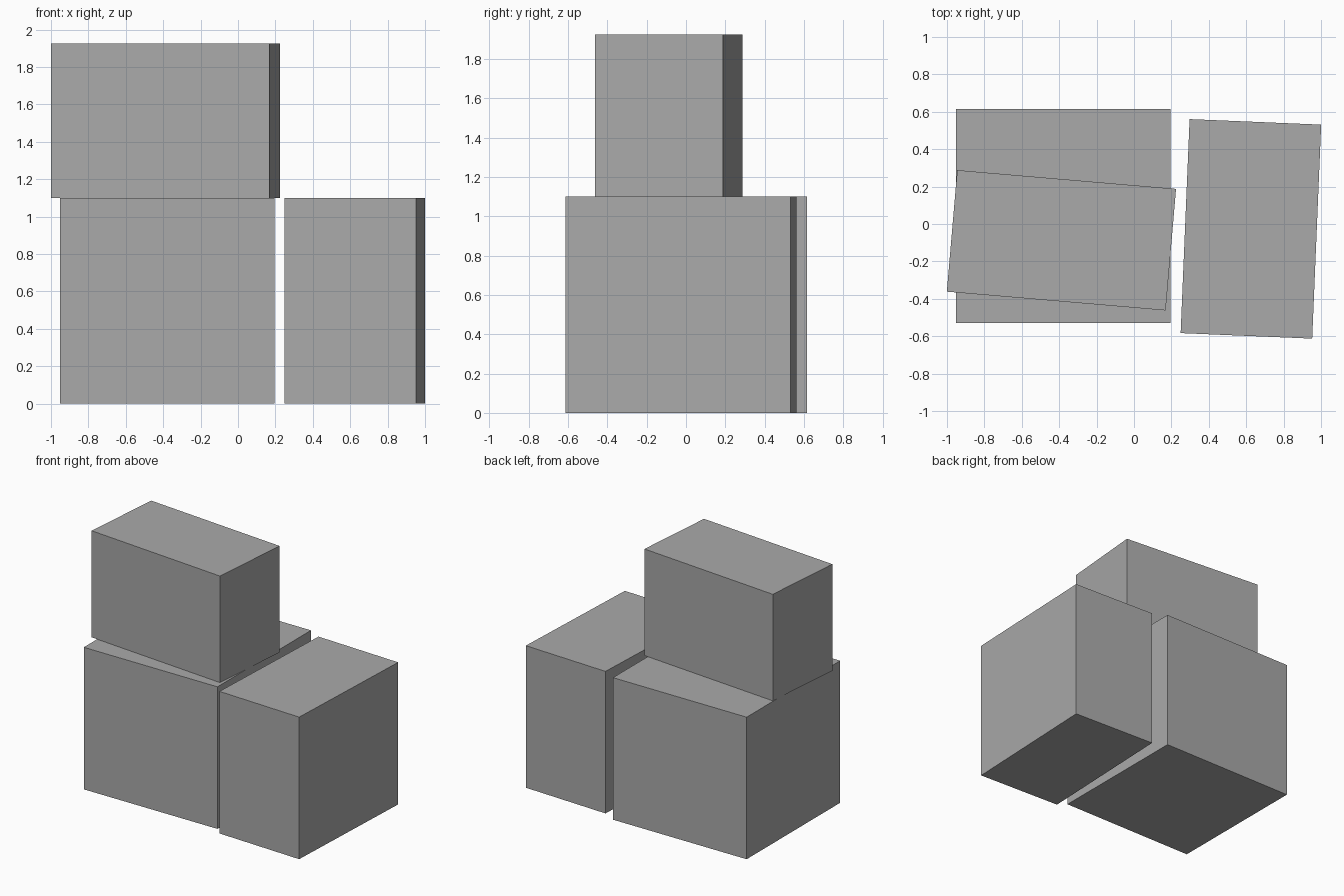
import bpy
from math import radians

if "Cube" in bpy.data.objects:
    bpy.data.objects.remove(bpy.data.objects["Cube"], do_unlink=True)

# One plain grey for every box
GREY = (0.4, 0.4, 0.4, 1.0)
grey = bpy.data.materials.new("plain grey")
grey.use_nodes = True
grey.diffuse_color = GREY
grey.node_tree.nodes["Principled BSDF"].inputs["Base Color"].default_value = GREY


def add_box(name, centre, size, base, turn=0.0):
    """Flat-sided box resting at height base, turned about the vertical axis."""
    bpy.ops.mesh.primitive_cube_add(
        size=1, location=(*centre, base + size[2] / 2), rotation=(0, 0, radians(turn)))
    box = bpy.context.object
    box.name = name
    box.scale = size
    bpy.ops.object.transform_apply(location=False, rotation=False, scale=True)
    box.data.materials.append(grey)
    return box


STACK = 1.1  # height of the lower boxes

# Large square box, narrow box beside it, smaller box stacked on top
add_box("large_box", (-0.378, 0.043), (1.145, 1.145, STACK), 0)
add_box("side_box", (0.625, -0.026), (0.704, 1.145, STACK), 0, turn=-2.4)
add_box("top_box", (-0.388, -0.087), (1.174, 0.652, 0.825), STACK, turn=-4.9)
